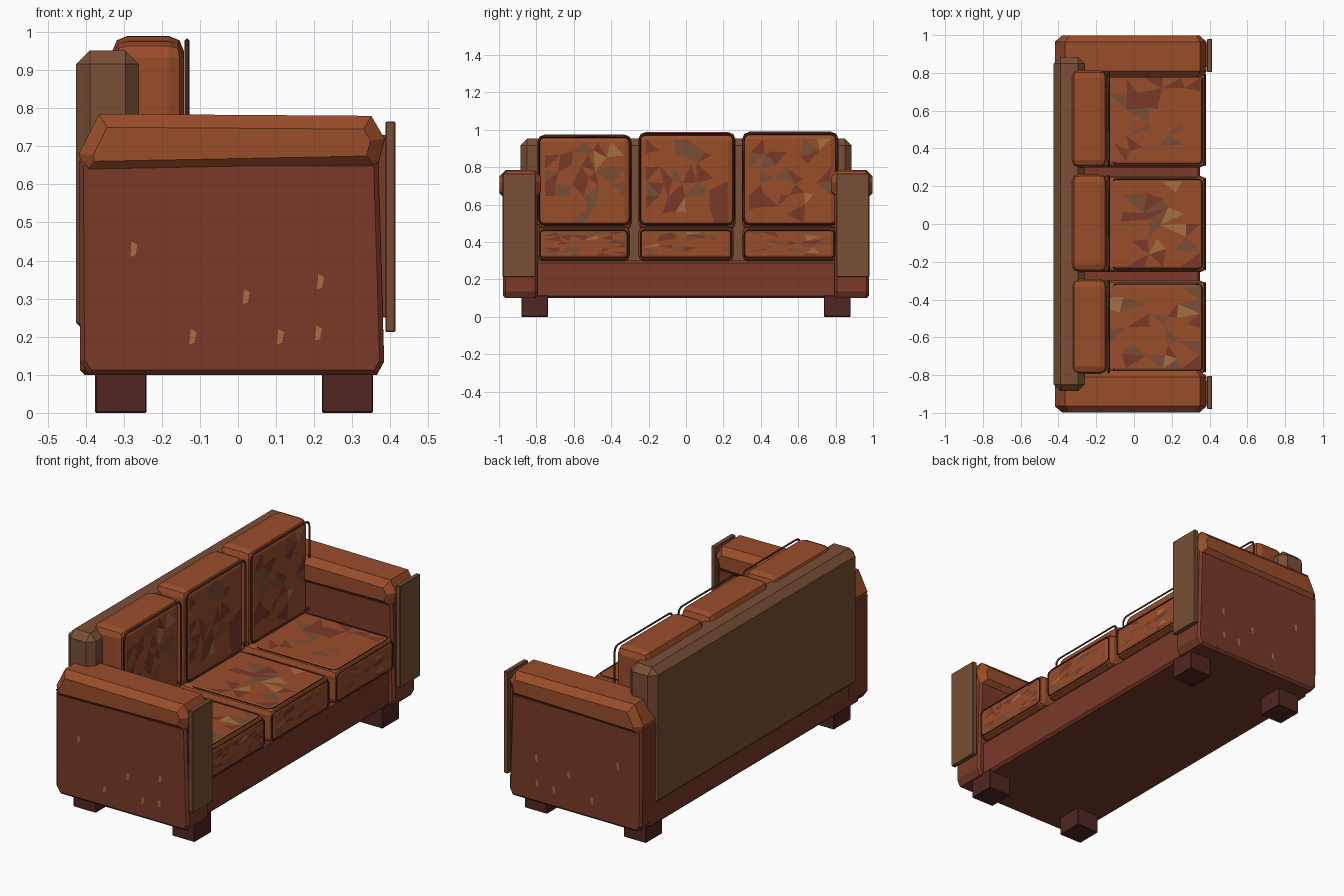
import bpy, bmesh, random
from math import cos, sin, pi
from mathutils import Vector

if "Cube" in bpy.data.objects:
    bpy.data.objects.remove(bpy.data.objects["Cube"])

random.seed(4)


def mat(name, r, g, b):
    m = bpy.data.materials.new(name)
    m.diffuse_color = (*[(c / 255) ** 2.2 for c in (r, g, b)], 1)
    m.use_nodes = True
    m.node_tree.nodes["Principled BSDF"].inputs["Base Color"].default_value = m.diffuse_color
    return m


ORANGE = mat("rust_leather", 152, 78, 46)
RED = mat("dark_leather", 120, 60, 44)
BROWN = mat("brown_trim", 120, 80, 56)
TAN = mat("tan_patch", 165, 110, 65)
LEG = mat("leg_wood", 82, 42, 40)
DARK = mat("piping_dark", 70, 42, 32)


def finish(bm, name, mats):
    bmesh.ops.recalc_face_normals(bm, faces=bm.faces)
    me = bpy.data.meshes.new(name)
    bm.to_mesh(me)
    bm.free()
    for m in mats:
        me.materials.append(m)
    ob = bpy.data.objects.new(name, me)
    bpy.context.collection.objects.link(ob)
    return ob


def box_bm(x, y, z, bevel=0.0, segs=1):
    """Box between (min, max) pairs with chamfered edges."""
    bm = bmesh.new()
    bmesh.ops.create_cube(bm, size=1)
    for v in bm.verts:
        v.co = [(a + b) / 2 + c * (b - a) for (a, b), c in zip((x, y, z), v.co)]
    if bevel:
        bmesh.ops.bevel(bm, geom=bm.edges[:], offset=bevel, segments=segs,
                        profile=0.5, affect='EDGES')
    return bm


def box(name, m, x, y, z, bevel=0.0, segs=1):
    return finish(box_bm(x, y, z, bevel, segs), name, [m])


def prism(name, m, outline, y0, y1, bevel):
    """Extrude an x-z outline along y, chamfering the two end caps."""
    bm = bmesh.new()
    face = bm.faces.new([bm.verts.new((px, y0, pz)) for px, pz in outline])
    new = bmesh.ops.extrude_face_region(bm, geom=[face])["geom"]
    for v in new:
        if isinstance(v, bmesh.types.BMVert):
            v.co.y = y1
    caps = [e for e in bm.edges if abs(e.verts[0].co.y - e.verts[1].co.y) < 1e-6]
    bmesh.ops.bevel(bm, geom=caps, offset=bevel, segments=1, affect='EDGES')
    return finish(bm, name, [m])


def cushion(name, x, y, z, bevel, sides):
    """Chamfered cushion whose given sides are split into coloured patches."""
    bm = box_bm(x, y, z, bevel, 2)
    bm.normal_update()
    for d in sides:
        d = Vector(d)
        f = max((f for f in bm.faces if f.normal.dot(d) > 0.99), key=lambda f: f.calc_area())
        edges = f.edges[:]
        level = f.verts[0].co.dot(d)
        size = [max(v.co[i] for v in f.verts) - min(v.co[i] for v in f.verts) for i in range(3)]
        bmesh.ops.subdivide_edges(bm, edges=edges, cuts=5, use_grid_fill=True)
        bm.normal_update()
        patch = [g for g in bm.faces if all(abs(v.co.dot(d) - level) < 1e-5 for v in g.verts)]
        inside = set(patch)
        for v in {v for g in patch for v in g.verts}:
            if all(g in inside for g in v.link_faces):
                v.co += Vector([random.uniform(-.06, .06) * s for s in size])
        for g in bmesh.ops.triangulate(bm, faces=patch)["faces"]:
            g.material_index = random.choices((0, 1, 2, 3), (70, 15, 12, 3))[0]
    return finish(bm, name, [ORANGE, RED, BROWN, TAN])


def piping(name, axis, level, u, v, r=0.03, depth=0.004):
    """Thin cord following a rounded rectangle in the plane axis = level."""
    cu = bpy.data.curves.new(name, 'CURVE')
    cu.dimensions = '3D'
    cu.bevel_depth = depth
    cu.bevel_resolution = 0
    cu.materials.append(DARK)
    pts = []
    corners = [(u[1] - r, v[1] - r), (u[0] + r, v[1] - r), (u[0] + r, v[0] + r), (u[1] - r, v[0] + r)]
    for i, (a, b) in enumerate(corners):
        for k in range(4):
            t = (i + k / 3) * pi / 2
            p, q = a + r * cos(t), b + r * sin(t)
            pts.append((level, p, q, 1) if axis == 'x' else (p, q, level, 1))
    sp = cu.splines.new('POLY')
    sp.points.add(len(pts) - 1)
    for sp_p, co in zip(sp.points, pts):
        sp_p.co = co
    sp.use_cyclic_u = True
    bpy.context.collection.objects.link(bpy.data.objects.new(name, cu))


# base and back
box("base", RED, (-.415, .35), (-.9, .9), (.1, .3), .012)
box("back_panel", BROWN, (-.425, -.26), (-.885, .885), (.2, .952), .036)

# arms, mirrored left and right
arm_side = [(-.39, .1), (.365, .1), (.384, .135), (.368, .66), (-.418, .66), (-.415, .135)]
arm_pad = [(-.405, .625), (.365, .64), (.385, .72), (.35, .78), (-.365, .785), (-.418, .68)]
flecks = [(-.275, .43), (.02, .305), (.215, .345), (-.12, .2), (.11, .2), (.21, .21)]
for s, tag in ((-1, "right"), (1, "left")):
    prism("arm_side_" + tag, RED, arm_side, s * .795, s * .978, .012)
    prism("arm_pad_" + tag, ORANGE, arm_pad, s * .775, s * .998, .035)
    box("arm_front_panel_" + tag, BROWN, (.387, .413), sorted((s * .805, s * .98)), (.212, .765), .003)
    # link between the arm and its front panel
    box("arm_panel_mount_" + tag, RED, (.35, .39), sorted((s * .83, s * .955)), (.25, .73))
    # small worn flecks on the outer arm
    bm = bmesh.new()
    for fx, fz in flecks:
        bm.faces.new([bm.verts.new((fx + .011 * a, s * .979, fz + .02 * b))
                      for a, b in ((-.7, -1), (.5, -.8), (1, .6), (-.4, 1))])
    finish(bm, "arm_flecks_" + tag, [TAN])
    # legs
    for x, end in (((-.375, -.24), "back"), ((.22, .355), "front")):
        box(f"{end}_leg_{tag}", LEG, x, sorted((s * .737, s * .88)), (0, .115), .003)

# three seat and back cushions with piping
spans = [("right", -.795, -.3, .975), ("middle", -.255, .255, .988), ("left", .3, .805, .99)]
for tag, y0, y1, top in spans:
    cushion("seat_cushion_" + tag, (-.27, .38), (y0, y1), (.298, .482), .03,
            [(0, 0, 1), (1, 0, 0)])
    cushion("back_cushion_" + tag, (-.33, -.142), (y0, y1 + .01), (.46, top), .04, [(1, 0, 0)])
    piping("back_piping_" + tag, 'x', -.134, (y0 + .008, y1), (.495, top - .012), .03, .006)
    piping("seat_front_piping_" + tag, 'x', .377, (y0 + .012, y1 - .012), (.315, .462), .02)
    piping("seat_top_piping_" + tag, 'z', .478, (-.12, .362), (y0 + .018, y1 - .018))
